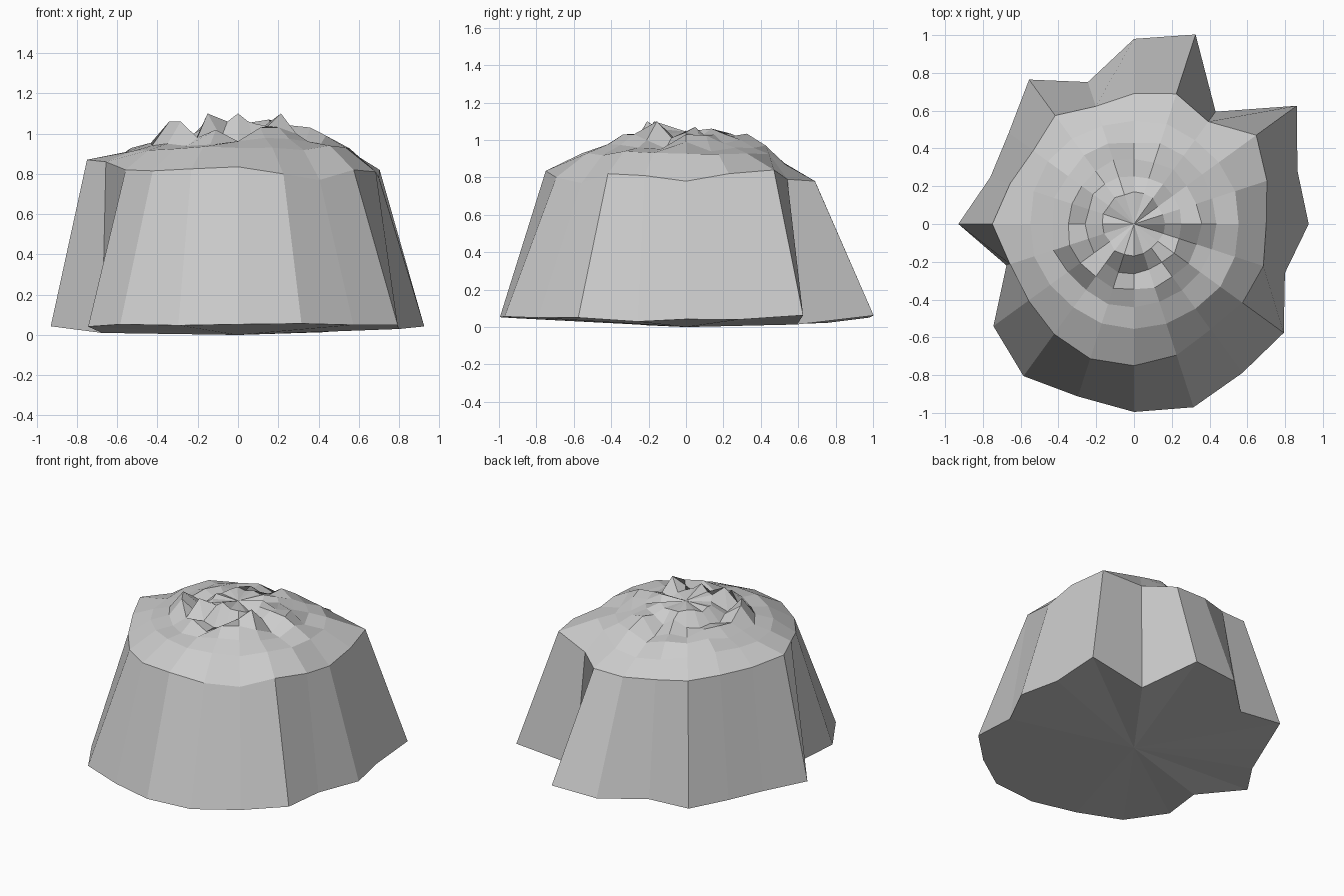
import bpy, bmesh, math, random

if "Cube" in bpy.data.objects:
    bpy.data.objects.remove(bpy.data.objects["Cube"])

random.seed(11)
N = 20  # sectors, 18 degrees each, counter-clockwise from +x

# foot and shoulder outlines (radii per sector), shoulder heights
foot = [.925, .91, 1.065, .735, 1.055, .98, .79, .945, .82, .80,
        .93, .71, .92, .995, .96, .995, 1.02, .975, .98, .84]
shoulder = [.70, .74, .80, .67, .725, .69, .655, .71, .66, .69,
            .75, .69, .69, .72, .75, .75, .73, .69, .71, .72]
shoulder_z = [.78, .82, .84, .79, .78, .78, .79, .82, .82, .84,
              .87, .86, .82, .815, .825, .835, .80, .77, .82, .81]

# crown rings: radius, height, roughness
crown = [(.555, .925, .015), (.44, .965, .03), (.35, .99, .045),
         (.26, 1.0, .045), (.165, 1.025, .045)]
# peaks and dips on the crown: (ring, sector) -> height
features = {(4, 15): 1.10, (3, 18): 1.10, (3, 13): 1.10, (2, 12): 1.06,
            (1, 12): .95, (1, 11): .94, (2, 11): 1.06, (2, 13): .98,
            (3, 15): .96, (3, 14): .98, (3, 16): .97, (4, 14): 1.06,
            (4, 16): 1.06, (0, 5): .86, (0, 4): .87, (0, 6): .88,
            (1, 5): .92, (1, 4): .97, (2, 5): .93, (1, 0): .99,
            (2, 0): 1.03, (4, 10): 1.05, (4, 7): 1.06, (3, 3): 1.03,
            (4, 5): 1.05}

bm = bmesh.new()


def ring(points):
    return [bm.verts.new((r * math.cos(math.tau * i / N),
                          r * math.sin(math.tau * i / N), z))
            for i, (r, z) in enumerate(points)]


rings = [ring([(r, max(.008, .01 + .15 * (r - .71))) for r in foot]),
         ring(zip(shoulder, shoulder_z))]
for k, (r, z, rough) in enumerate(crown):
    rings.append(ring([(r + random.uniform(-.01, .01),
                        features.get((k, i), z + random.uniform(-rough, rough)))
                       for i in range(N)]))

# walls and crown bands
for a, b in zip(rings, rings[1:]):
    for i in range(N):
        j = (i + 1) % N
        bm.faces.new((a[i], a[j], b[j], b[i]))

# fans closing the underside and the top
bottom = bm.verts.new((0, 0, 0))
top = bm.verts.new((0, 0, 1.045))
for i in range(N):
    j = (i + 1) % N
    bm.faces.new((bottom, rings[0][j], rings[0][i]))
    bm.faces.new((top, rings[-1][i], rings[-1][j]))

mesh = bpy.data.meshes.new("rock")
bm.to_mesh(mesh)
bm.free()
rock = bpy.data.objects.new("rock", mesh)
bpy.context.collection.objects.link(rock)

# darker stone grey
stone = bpy.data.materials.new("stone")
stone.diffuse_color = (.55, .55, .55, 1)
stone.use_nodes = True
stone.node_tree.nodes["Principled BSDF"].inputs["Base Color"].default_value = stone.diffuse_color
mesh.materials.append(stone)
